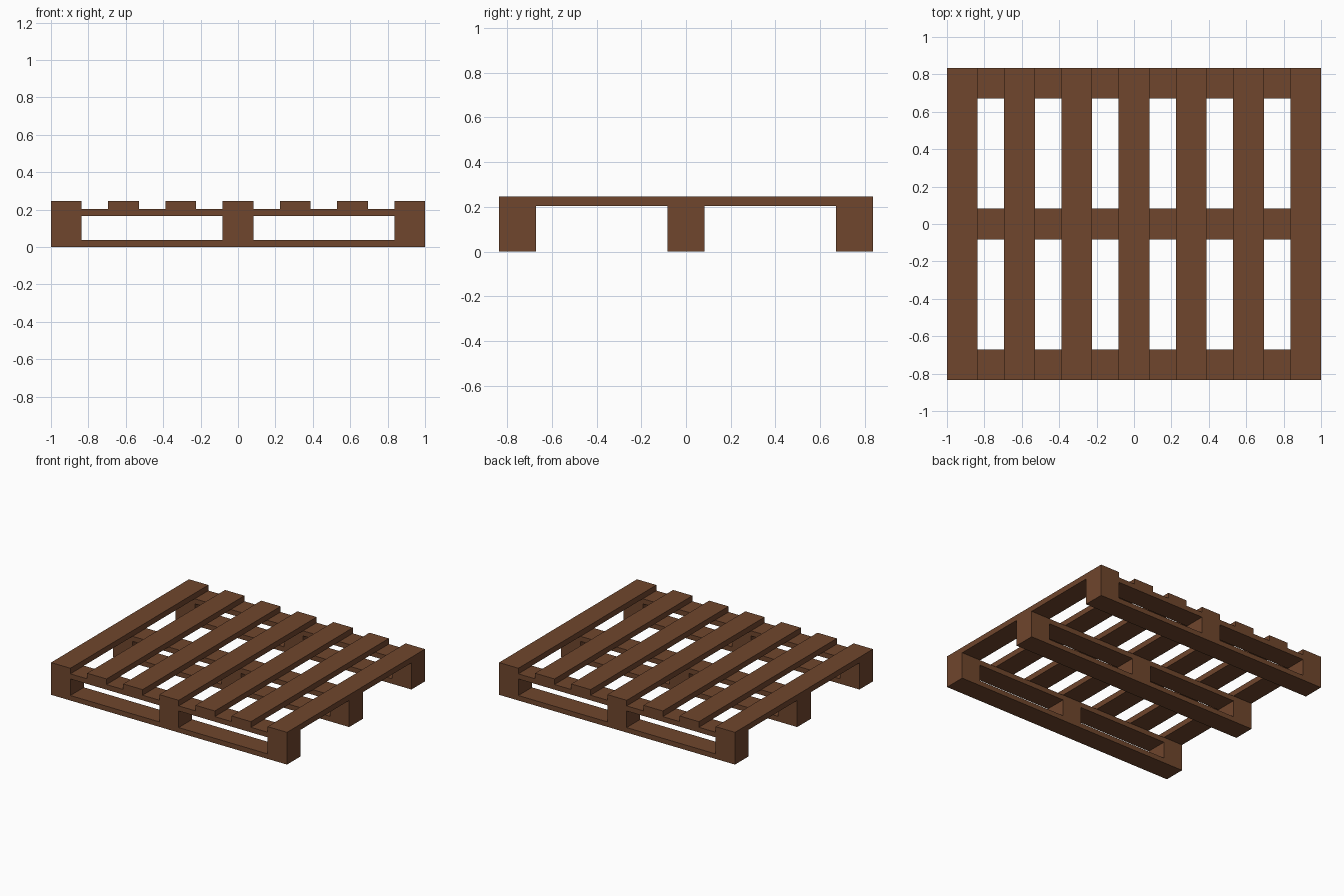
import bpy

if "Cube" in bpy.data.objects:
    bpy.data.objects.remove(bpy.data.objects["Cube"])

wood = bpy.data.materials.new("brown wood")
wood.diffuse_color = (0.16, 0.061, 0.026, 1)
wood.use_nodes = True
wood.node_tree.nodes["Principled BSDF"].inputs["Base Color"].default_value = wood.diffuse_color

HALF_X, HALF_Y = 1.0, 0.835
BOARD_W = 0.164                      # width of every board and block
Z_BASE, Z_RAIL, Z_DECK, Z_TOP = 0.038, 0.165, 0.204, 0.247


def box(name, x, y, z0, z1, sx, sy):
    """Box centred on x, y, spanning z0 to z1."""
    bpy.ops.mesh.primitive_cube_add(size=1, location=(x, y, (z0 + z1) / 2))
    ob = bpy.context.object
    ob.name = name
    ob.scale = (sx, sy, z1 - z0)
    bpy.ops.object.transform_apply(location=False, rotation=False, scale=True)
    ob.data.materials.append(wood)


edge_x = HALF_X - BOARD_W / 2
edge_y = HALF_Y - BOARD_W / 2

# Three runners: bottom board, blocks, upper rail
for side, y in (("front", -edge_y), ("middle", 0), ("back", edge_y)):
    box(f"{side}_bottom_board", 0, y, 0, Z_BASE, 2 * HALF_X, BOARD_W)
    box(f"{side}_upper_rail", 0, y, Z_RAIL, Z_DECK, 2 * HALF_X, BOARD_W)
    for pos, x in (("left", -edge_x), ("centre", 0), ("right", edge_x)):
        box(f"{side}_{pos}_block", x, y, Z_BASE, Z_RAIL, BOARD_W, BOARD_W)

# Seven deck slats running front to back
for i in range(7):
    box(f"deck_slat_{i + 1}", edge_x * (i - 3) / 3, 0, Z_DECK, Z_TOP,
        BOARD_W, 2 * HALF_Y)
